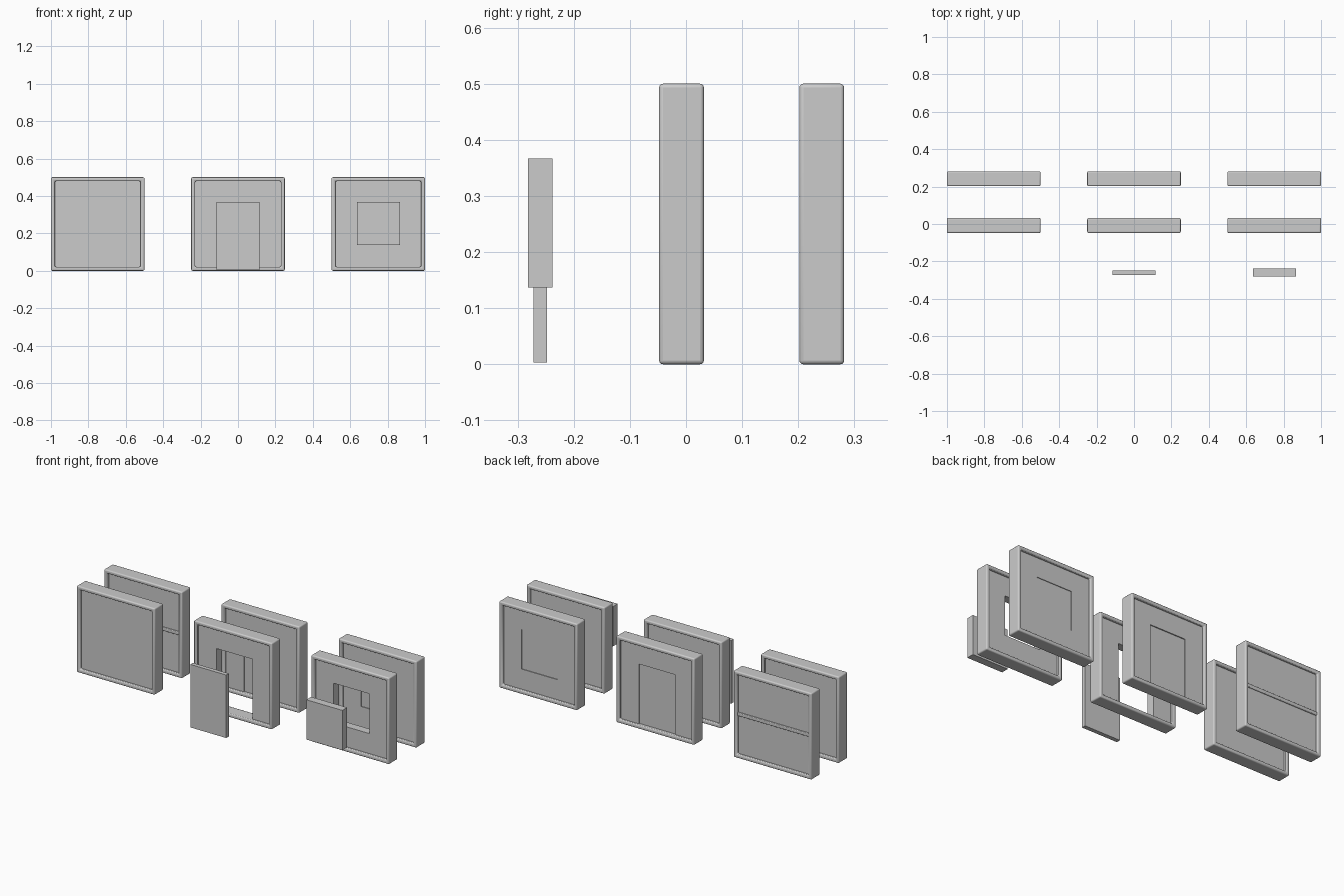
import bpy, bmesh, math

if "Cube" in bpy.data.objects:
    bpy.data.objects.remove(bpy.data.objects["Cube"])

grey = bpy.data.materials.new("light_grey")
grey.diffuse_color = (0.6, 0.6, 0.6, 1)
grey.use_nodes = True
grey.node_tree.nodes["Principled BSDF"].inputs["Base Color"].default_value = grey.diffuse_color

SIZE, DEPTH = 0.5, 0.08        # outer size and depth of a wall tile
RIM = 0.021                    # width of the raised rim
CORE = 0.048                   # thickness of the recessed wall
DOOR = (-0.115, 0.115, 0.003, 0.367)
WINDOW = (-0.115, 0.115, 0.137, 0.367)


def slab(name, x, y, rect, depth, hole=None, bevel=0.0):
    """Upright plate from a rectangle (x0, x1, z0, z1), optionally with a rectangular hole."""
    def loop(r, yy):
        x0, x1, z0, z1 = r
        return [bm.verts.new((x + a, y + yy, b)) for a, b in ((x0, z0), (x1, z0), (x1, z1), (x0, z1))]
    bm = bmesh.new()
    of, ob = loop(rect, -depth / 2), loop(rect, depth / 2)
    if hole:
        hf, hb = loop(hole, -depth / 2), loop(hole, depth / 2)
        pairs = ((of, ob), (ob, hb), (hb, hf), (hf, of))
    else:
        pairs = ((of, ob),)
        bm.faces.new(of)
        bm.faces.new(ob[::-1])
    for a, b in pairs:
        for i in range(4):
            j = (i + 1) % 4
            bm.faces.new((a[i], b[i], b[j], a[j]))
    bmesh.ops.recalc_face_normals(bm, faces=bm.faces)
    mesh = bpy.data.meshes.new(name)
    bm.to_mesh(mesh)
    bm.free()
    obj = bpy.data.objects.new(name, mesh)
    bpy.context.collection.objects.link(obj)
    mesh.materials.append(grey)
    if bevel:
        mod = obj.modifiers.new("soft_edges", 'BEVEL')
        mod.width, mod.segments = bevel, 3
        bpy.ops.object.select_all(action='DESELECT')
        obj.select_set(True)
        bpy.context.view_layer.objects.active = obj
        bpy.ops.object.shade_smooth_by_angle(angle=math.radians(40))
    return obj


def wall(name, x, y, hole=None):
    """Rounded rim around a thinner wall sheet."""
    h = SIZE / 2
    inner = (-h + RIM, h - RIM, RIM, SIZE - RIM)
    slab(name + "_rim", x, y, (-h, h, 0, SIZE), DEPTH, inner, bevel=0.007)
    e = 0.01                    # sheet edge is tucked into the rim
    if hole:
        hole = (hole[0], hole[1], max(hole[2], RIM - 0.001), hole[3])
    slab(name + "_sheet", x, y, (-h + e, h - e, e, SIZE - e), CORE, hole)


FRONT, BACK = -0.008, 0.242

# Front row: plain wall, doorway wall, window wall
wall("plain_wall", -0.75, FRONT)
wall("doorway_wall", 0, FRONT, DOOR)
wall("window_wall", 0.75, FRONT, WINDOW)

# Loose door and window panels
slab("loose_door", 0, -0.26, DOOR, 0.024)
slab("loose_window", 0.75, -0.26, WINDOW, 0.044)

# Back row: wall with cross rail, wall with fitted door, wall with fitted window
wall("railed_wall", -0.75, BACK)
slab("cross_rail", -0.75, BACK, (-0.235, 0.235, 0.24, 0.26), 0.064, bevel=0.004)
wall("door_wall", 0, BACK, DOOR)
slab("fitted_door", 0, BACK, (DOOR[0], DOOR[1], 0.015, DOOR[3]), 0.036)
wall("closed_window_wall", 0.75, BACK, WINDOW)
slab("fitted_window", 0.75, BACK, WINDOW, 0.04)
